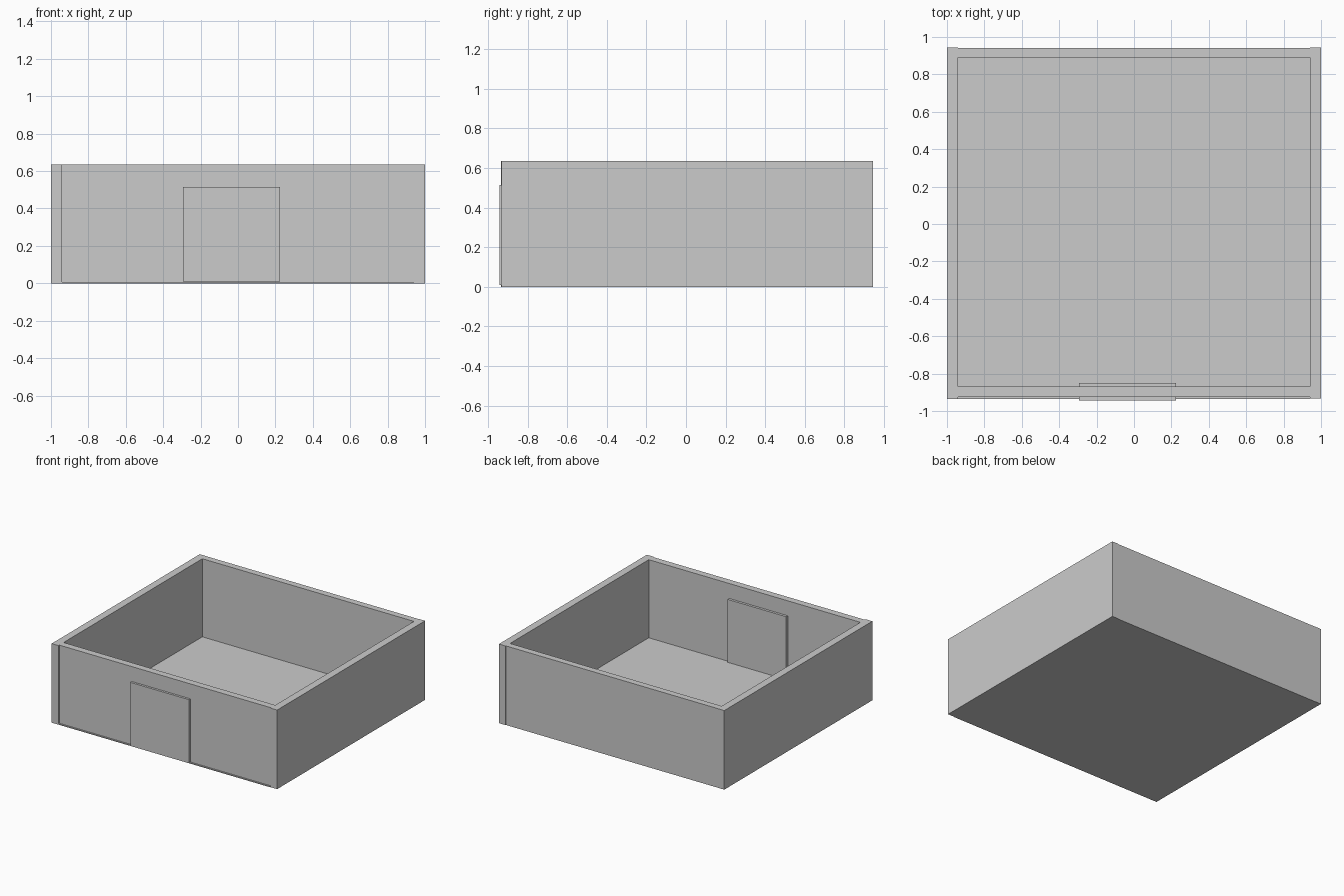
import bpy
from mathutils import Vector

cube = bpy.data.objects.get("Cube")
if cube:
    bpy.data.objects.remove(cube, do_unlink=True)

GREY = (0.6, 0.6, 0.6, 1.0)
grey = bpy.data.materials.new("plain_grey")
grey.use_nodes = True
grey.diffuse_color = GREY
bsdf = next(n for n in grey.node_tree.nodes if n.type == "BSDF_PRINCIPLED")
bsdf.inputs["Base Color"].default_value = GREY


def box(name, low, high):
    """Flat-sided box between two opposite corners."""
    low, high = Vector(low), Vector(high)
    bpy.ops.mesh.primitive_cube_add(size=1, location=(low + high) / 2)
    obj = bpy.context.object
    obj.name = name
    obj.scale = high - low
    bpy.ops.object.transform_apply(location=False, rotation=False, scale=True)
    obj.data.materials.append(grey)
    return obj


HEIGHT = 0.635
INNER = 0.94      # inner face of the side walls
FLOOR = 0.008     # floor slab thickness
BACK = 0.89       # inner face of the back wall

# Thin floor slab, its front edge showing below the front wall
box("floor", (-INNER, -0.935, 0), (INNER, BACK, FLOOR))

# Side walls run the full depth
box("right_wall", (-1, -0.935, 0), (-INNER, 0.943, HEIGHT))
box("left_wall", (INNER, -0.932, 0), (1, 0.945, HEIGHT))

# Back and front walls fit between them, the front one standing on the floor
box("back_wall", (-INNER, BACK, 0), (INNER, 0.942, HEIGHT))
box("front_wall", (-INNER, -0.925, FLOOR), (INNER, -0.87, HEIGHT))

# Door panel passes through the front wall and stands proud on both sides
box("door", (-0.295, -0.943, 0.01), (0.225, -0.85, 0.515))
